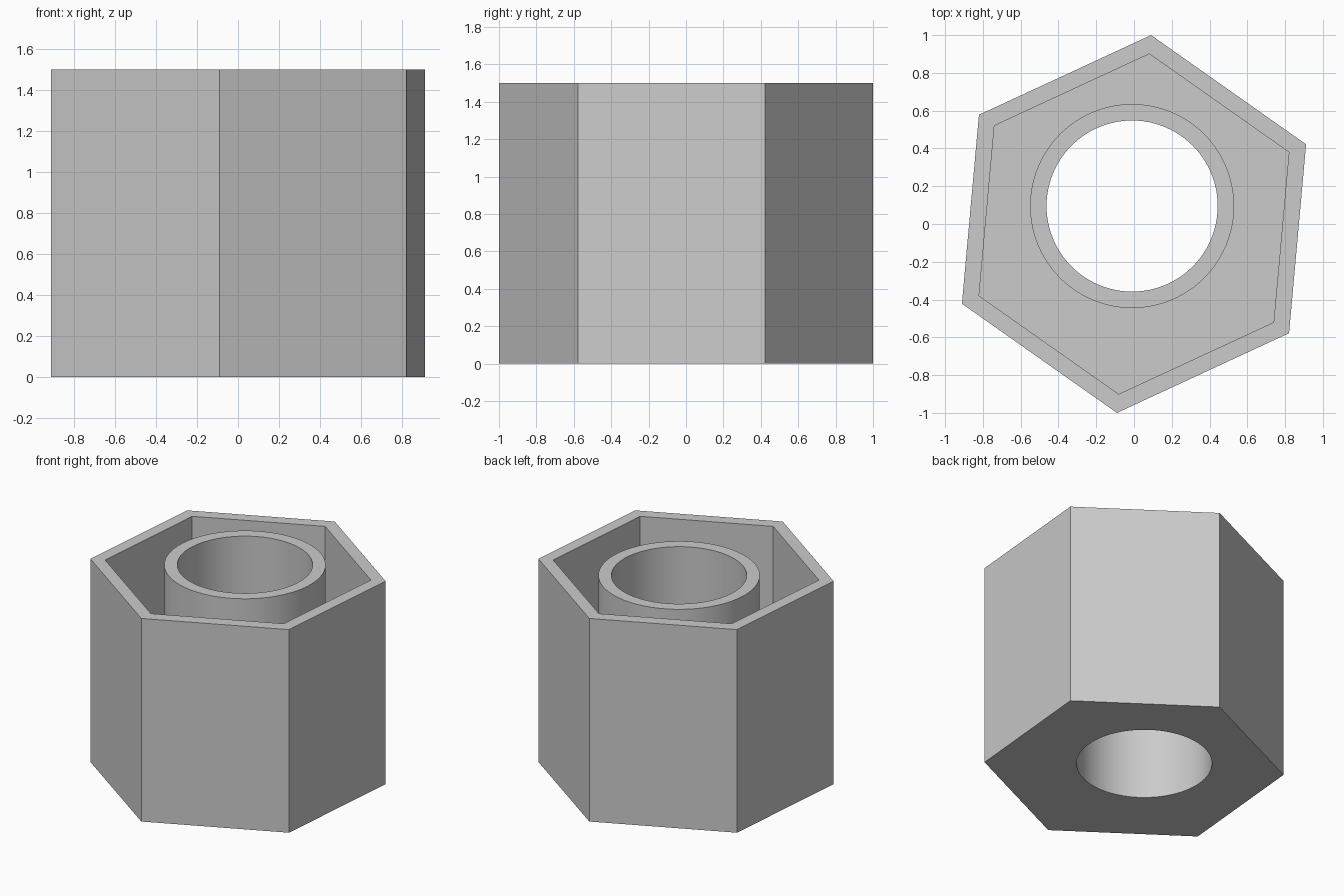
import bpy
import bmesh
from math import cos, sin, radians, tau
from mathutils import Vector

if "Cube" in bpy.data.objects:
    bpy.data.objects.remove(bpy.data.objects["Cube"], do_unlink=True)

HEIGHT = 1.5
FLOOR = 0.087
HEX_TURN = radians(84.85)
TUBE_CENTRE = Vector((-0.01, 0.095, 0))
TUBE_SIDES = 96

# Plain grey material
grey = bpy.data.materials.new("plain_grey")
grey.use_nodes = True
colour = (0.6, 0.6, 0.6, 1)
grey.diffuse_color = colour
grey.node_tree.nodes["Principled BSDF"].inputs["Base Color"].default_value = colour

bm = bmesh.new()


def ring(sides, radius, z, centre=Vector((0, 0, 0)), turn=0.0):
    """Closed loop of vertices and edges at height z."""
    angles = [turn + tau * i / sides for i in range(sides)]
    verts = [bm.verts.new(centre + Vector((radius * cos(a), radius * sin(a), z)))
             for a in angles]
    edges = [bm.edges.new((verts[i], verts[(i + 1) % sides])) for i in range(sides)]
    return verts, edges


def hexagon(radius, z):
    return ring(6, radius, z, turn=HEX_TURN)


def circle(radius, z):
    return ring(TUBE_SIDES, radius, z, TUBE_CENTRE)


def join(a, b):
    """Quads between two rings with the same number of sides."""
    va, vb = a[0], b[0]
    n = len(va)
    for i in range(n):
        j = (i + 1) % n
        bm.faces.new((va[i], va[j], vb[j], vb[i]))


def fill_between(outer, inner):
    """Flat face between a hexagon and the circle inside it."""
    bmesh.ops.triangle_fill(bm, use_beauty=True, use_dissolve=False,
                            edges=outer[1] + inner[1], normal=(0, 0, 1))


# Hexagonal outer wall and its inner cavity
outer_base = hexagon(1.004, 0)
outer_rim = hexagon(1.004, HEIGHT)
inner_rim = hexagon(0.904, HEIGHT)
inner_base = hexagon(0.904, FLOOR)

# Off-centre round tube with an open bore
tube_base = circle(0.54, FLOOR)
tube_rim = circle(0.54, HEIGHT)
bore_rim = circle(0.453, HEIGHT)
bore_base = circle(0.453, 0)

fill_between(outer_base, bore_base)
fill_between(inner_base, tube_base)
walls = [outer_base, outer_rim, inner_rim, inner_base]
tube = [tube_base, tube_rim, bore_rim, bore_base]
for rings in (walls, tube):
    for lower, upper in zip(rings, rings[1:]):
        join(lower, upper)

bmesh.ops.recalc_face_normals(bm, faces=bm.faces[:])
mesh = bpy.data.meshes.new("hexagonal_holder")
bm.to_mesh(mesh)
bm.free()
mesh.materials.append(grey)

holder = bpy.data.objects.new("hexagonal_holder", mesh)
bpy.context.collection.objects.link(holder)

# Smooth tube, crisp corners
bpy.ops.object.select_all(action="DESELECT")
holder.select_set(True)
bpy.context.view_layer.objects.active = holder
bpy.ops.object.shade_smooth_by_angle(angle=radians(30))
